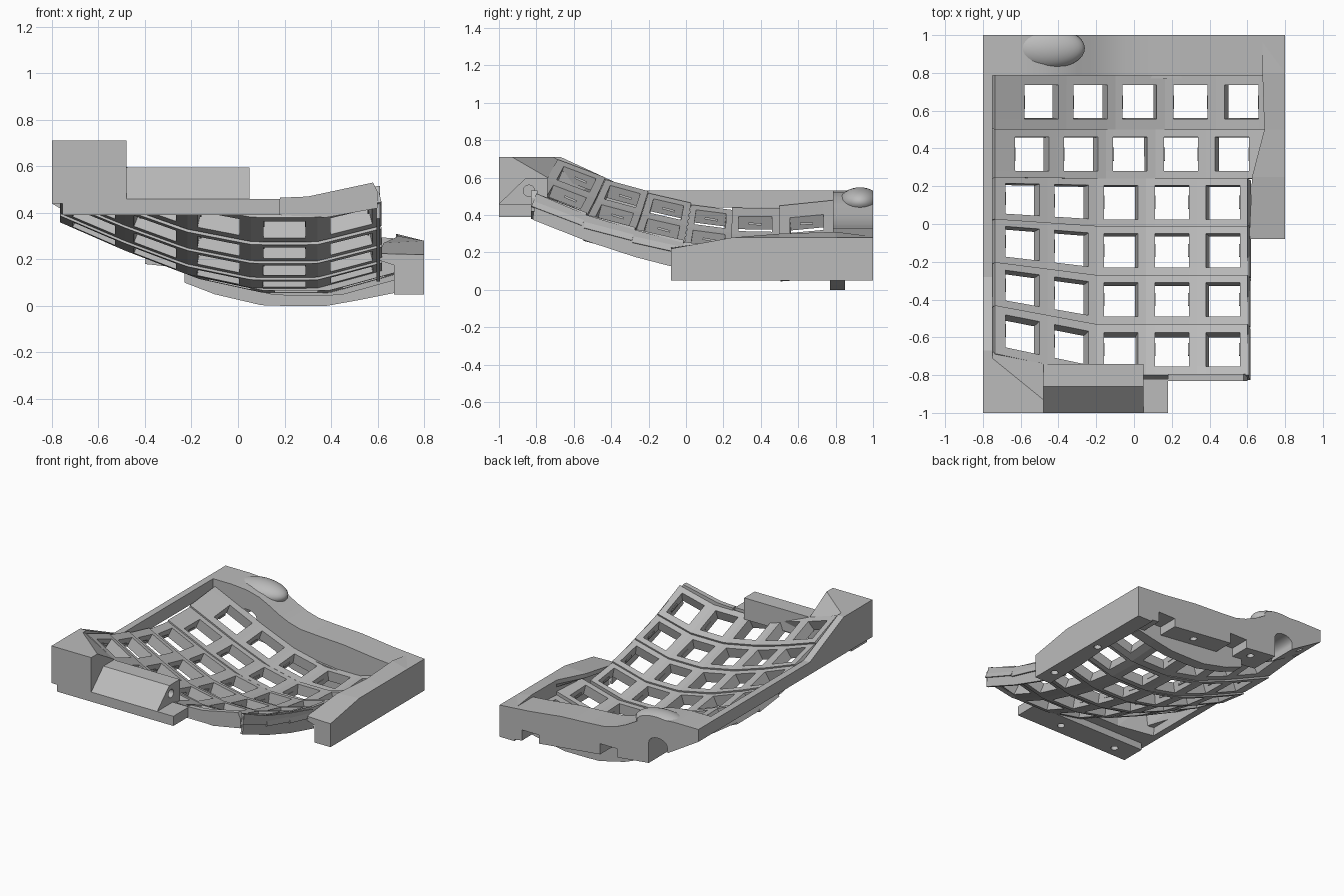
import bpy, bmesh, math
from mathutils import Vector, Matrix

cube = bpy.data.objects.get("Cube")
if cube:
    bpy.data.objects.remove(cube, do_unlink=True)

grey = bpy.data.materials.new("plain grey")
grey.use_nodes = True
colour = (0.5, 0.5, 0.5, 1)
grey.diffuse_color = colour
grey.node_tree.nodes["Principled BSDF"].inputs["Base Color"].default_value = colour


def finish(name, bm):
    bmesh.ops.recalc_face_normals(bm, faces=bm.faces)
    mesh = bpy.data.meshes.new(name)
    bm.to_mesh(mesh)
    bm.free()
    mesh.materials.append(grey)
    obj = bpy.data.objects.new(name, mesh)
    bpy.context.collection.objects.link(obj)
    return obj


def prism(name, profile, axis, lo, hi):
    """Extrude a 2D profile along x (profile is y,z) or y (profile is x,z)."""
    bm = bmesh.new()
    place = (lambda a, b, t: (t, a, b)) if axis == "x" else (lambda a, b, t: (a, t, b))
    face = bm.faces.new([bm.verts.new(place(a, b, lo)) for a, b in profile])
    moved = bmesh.ops.extrude_face_region(bm, geom=[face])["geom"]
    step = Vector(place(0, 0, hi - lo))
    bmesh.ops.translate(bm, vec=step, verts=[v for v in moved if isinstance(v, bmesh.types.BMVert)])
    return finish(name, bm)


def hull(name, points):
    bm = bmesh.new()
    verts = [bm.verts.new(p) for p in points]
    bmesh.ops.convex_hull(bm, input=verts)
    return finish(name, bm)


def interp(table, t):
    for (a, u), (b, v) in zip(table, table[1:]):
        if t <= b:
            break
    return u + (v - u) * (t - a) / (b - a)


def cut(target, name, shapes):
    """Subtract boxes and cylinders given as (matrix, is_round)."""
    for matrix, is_round in shapes:
        bm = bmesh.new()
        if is_round:
            bmesh.ops.create_cone(bm, cap_ends=True, segments=20, radius1=1, radius2=1, depth=1, matrix=matrix)
        else:
            bmesh.ops.create_cube(bm, size=1, matrix=matrix)
        cutter = finish(name, bm)
        cutter.hide_render = True
        mod = target.modifiers.new("cut", "BOOLEAN")
        mod.operation = "DIFFERENCE"
        mod.solver = "EXACT"
        mod.object = cutter
        bpy.context.view_layer.objects.active = target
        bpy.ops.object.modifier_apply(modifier=mod.name)
        bpy.data.objects.remove(cutter, do_unlink=True)


def at(x, y, z, sx, sy, sz):
    return Matrix.Translation((x, y, z)) @ Matrix.Diagonal((sx, sy, sz, 1))


# Curves of the dished key plate: along y, and across x
ALONG = [(-.80, .455), (-.53, .34), (-.27, .26), (-.01, .19), (.24, .145), (.50, .125), (.79, .135)]
ACROSS = [(-.755, .30), (-.46, .165), (-.20, .06), (.07, 0), (.33, 0), (.61, .08), (.75, .12)]
COLUMNS = [-.59, -.33, -.07, .20, .47]


def skew(x, y):
    return .085 * max(0, -.2 - x) / .4 * min(1, max(0, (.3 - y) / .95))


# Key plate: one curved strip per row, with square openings
for row in range(6):
    (y0, z0), (y1, z1) = ALONG[row], ALONG[row + 1]
    shift = max(0, row - 3) * .05
    right = .60 if row < 4 else .69
    mid, half = (y0 + y1) / 2, .09
    ys = [y0, mid - half, mid + half, y1]
    xs = [-.735]
    for c in COLUMNS:
        xs += [c + shift - half, c + shift + half]
        if c != COLUMNS[-1]:
            xs.append(c + shift + .133)
    xs.append(right)

    def height(x, y):
        t = (y - y0) / (y1 - y0)
        return z0 - .005 + t * (z1 - z0 + .01) + interp(ACROSS, x - shift) * (.93 + .1 * y)

    bm = bmesh.new()
    grid = [[bm.verts.new((x, y + skew(x, y), height(x, y))) for x in xs] for y in ys]
    for j in range(3):
        for i in range(len(xs) - 1):
            if j == 1 and i % 3 == 1:
                continue
            bm.faces.new((grid[j][i], grid[j][i + 1], grid[j + 1][i + 1], grid[j + 1][i]))
    strip = finish("key_row_%d" % (row + 1), bm)
    if strip.data.polygons[0].normal.z < 0:
        strip.data.flip_normals()
    solid = strip.modifiers.new("thickness", "SOLIDIFY")
    solid.thickness = .075
    solid.offset = -1

    # Small latch ridges on the side walls of the openings
    bm = bmesh.new()
    tilt = Matrix.Rotation(math.atan2(z1 - z0, y1 - y0), 4, "X")
    for c in COLUMNS:
        for side in (-1, 1):
            x = c + shift + side * half
            spot = Matrix.Translation((x, mid + skew(x, mid), height(x, mid) - .04))
            bmesh.ops.create_cube(bm, size=1, matrix=spot @ tilt @ Matrix.Diagonal((.006, .07, .012, 1)))
    finish("latches_%d" % (row + 1), bm)

# Side rail closing the right end of the front rows
rail_top = [(y, z + .06) for y, z in ALONG[:4]]
rail_bottom = [(0, .105), (-.27, .175), (-.53, .26), (-.82, .375)]
prism("side_rail", rail_top + rail_bottom, "x", .595, .61)

# Left wall, rising toward the front
prism("left_wall", [(-1, .44), (1, .44), (1, .53), (-.28, .53), (-.67, .71), (-1, .71)], "x", -.8, -.75)

# Front left corner block with a top sloping inward, and a fillet to the left wall
corner = hull("corner_block", [
    (-.8, -1, .44), (-.48, -1, .44), (-.8, -.68, .44), (-.48, -.74, .44),
    (-.8, -1, .71), (-.48, -1, .71), (-.8, -.67, .71), (-.48, -.93, .71),
    (-.48, -.74, .60), (-.66, -.69, .64)])
cut(corner, "corner_cutter", [(at(-.6, -.9, .44, .025, .025, .1), True)])
hull("corner_fillet", [(-.79, -.69, .69), (-.68, -.69, .64), (-.755, -.42, .57), (-.79, -.42, .585),
                       (-.79, -.69, .5), (-.7, -.69, .5), (-.79, -.42, .5)])

# Front housing with a chamfered face, on a lower ledge
housing = prism("front_housing", [(-1, .44), (-1, .46), (-.86, .595), (-.74, .595), (-.74, .44)], "x", -.48, .05)
socket = Matrix.Translation((.05, -.84, .53)) @ Matrix.Rotation(math.pi / 2, 4, "Y")
cut(housing, "socket_cutter", [(socket @ Matrix.Diagonal((.03, .03, .2, 1)), True)])
ledge = prism("front_ledge", [(-1, .39), (-.82, .39), (-.82, .46), (-1, .46)], "x", -.755, .18)
cut(ledge, "ledge_cutter", [(at(x, -.92, .39, .025, .025, .08), True) for x in (-.6, -.13)])
prism("front_lip", [(.18, .39), (.38, .38), (.60, .42), (.60, .49), (.58, .53), (.30, .47), (.18, .465)],
      "y", -.83, -.795)

# Back wall with a wavy top and a slanted underside
wave = [(.8, .28), (.55, .30), (.3, .33), (.1, .34), (-.05, .35), (-.14, .375), (-.22, .41),
        (-.30, .455), (-.38, .495), (-.48, .52), (-.6, .53), (-.8, .53)]
under = [(-.8, .44), (-.55, .29), (-.4, .18), (.8, .05)]
back = prism("back_wall", under + wave, "y", .785, 1)

# Underside notches, screw holes and the arched cable slot
shapes = [(at(x, .95, interp(under, x), .14, .2, .14), False) for x in (.55, -.08)]
shapes += [(at(x, .92, interp(under, x), .025, .025, .12), True) for x in (.74, .25, -.25, -.68)]
shapes.append((at(-.475, .9, .2, .15, .4, .26), False))
arch = Matrix.Translation((-.475, .9, .33)) @ Matrix.Rotation(math.pi / 2, 4, "X")
shapes.append((arch @ Matrix.Diagonal((.075, .05, .4, 1)), True))
cut(back, "back_cutter", shapes)

# Soft bump over the cable slot, flush with the back face
bm = bmesh.new()
bmesh.ops.create_uvsphere(bm, u_segments=32, v_segments=16, radius=1, matrix=at(-.46, .93, .47, .2, .11, .078))
bmesh.ops.bisect_plane(bm, geom=bm.verts[:] + bm.edges[:] + bm.faces[:], plane_co=(0, 1, 0),
                       plane_no=(0, 1, 0), clear_outer=True)
bmesh.ops.holes_fill(bm, edges=[e for e in bm.edges if e.is_boundary])
bump = finish("back_bump", bm)

# Smooth the soft shapes, keeping sharp edges
for obj in (back, bump):
    bpy.ops.object.select_all(action="DESELECT")
    obj.select_set(True)
    bpy.context.view_layer.objects.active = obj
    bpy.ops.object.shade_smooth_by_angle(angle=math.radians(30))

# Curved fin hanging below the back edge of the plate
fin_bottom = [(-.23, .1), (-.1, .05), (.1, .003), (.2, 0), (.38, 0), (.52, .025), (.67, .055)]
fin_top = [(x, max(interp(under, x), z + .04) + .03) for x, z in reversed(fin_bottom)]
prism("back_fin", fin_bottom + fin_top, "y", .77, .85)

# Right wall lofted through cross-sections
bm = bmesh.new()
rings = []
for y, inner, outer_z, inner_z in ((-.08, .61, .22, .225), (.25, .625, .28, .27), (.5, .69, .28, .30),
                                   (.8, .68, .28, .31), (1, .68, .28, .285)):
    low = max(.67, inner)
    section = [(.8, .05), (.8, outer_z), (inner, inner_z), (inner, inner_z - .03), (low, inner_z - .05), (low, .05)]
    rings.append([bm.verts.new((x, y, z)) for x, z in section])
for a, b in zip(rings, rings[1:]):
    for i in range(len(a)):
        k = (i + 1) % len(a)
        bm.faces.new((a[i], a[k], b[k], b[i]))
bm.faces.new(rings[0])
bm.faces.new(rings[-1])
right_wall = finish("right_wall", bm)
cut(right_wall, "right_cutter", [(at(.74, y, .05, .025, .025, .1), True) for y in (.05, .5)])
